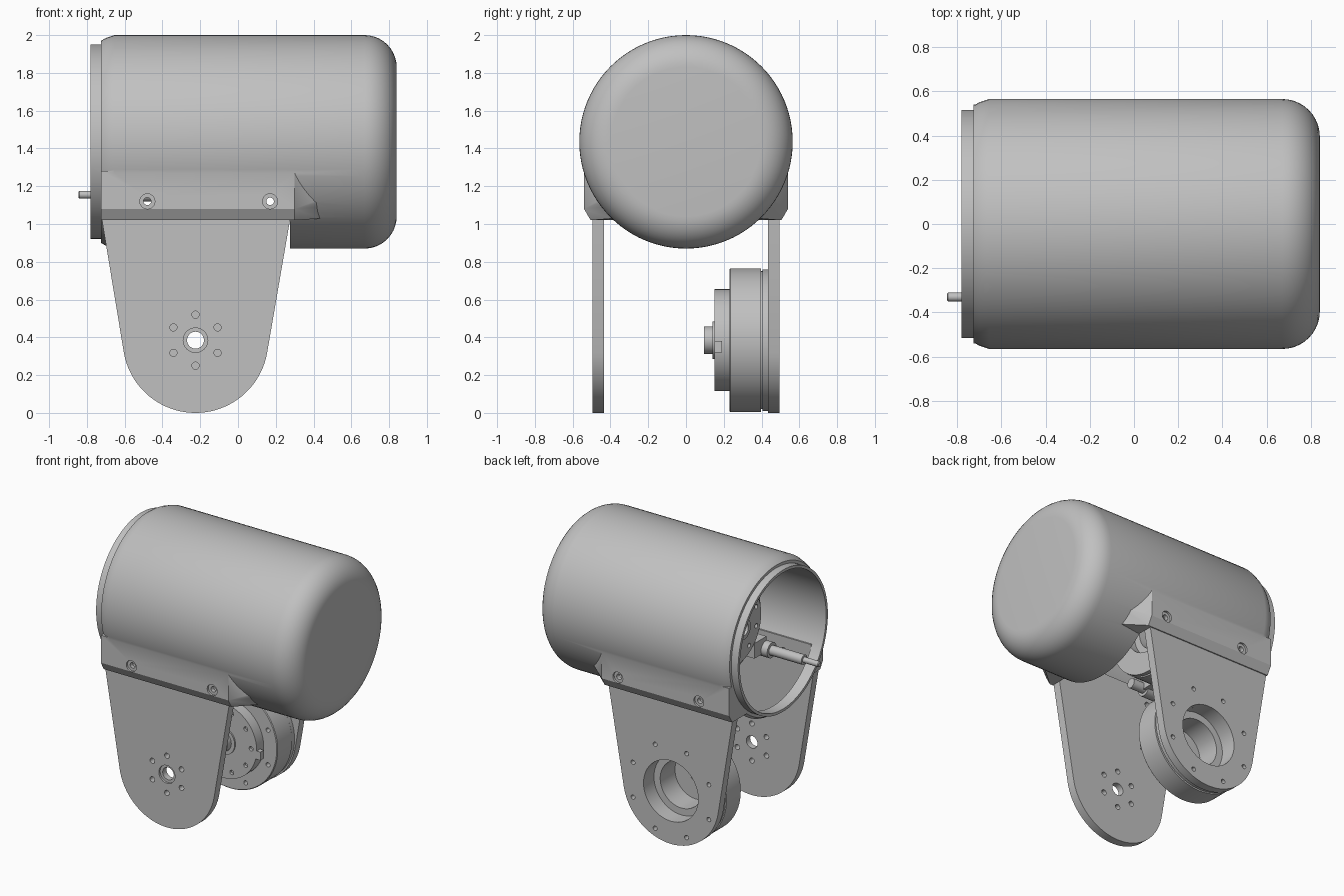
import bpy, bmesh
from math import sin, cos, pi, radians, acos, atan2, hypot
from mathutils import Matrix, Vector

if "Cube" in bpy.data.objects:
    bpy.data.objects.remove(bpy.data.objects["Cube"], do_unlink=True)

grey = bpy.data.materials.new("neutral_grey")
grey.use_nodes = True
colour = (0.53, 0.53, 0.53, 1)
grey.diffuse_color = colour
grey.node_tree.nodes["Principled BSDF"].inputs["Base Color"].default_value = colour

ALONG_X = Matrix.Rotation(pi / 2, 4, 'Y')
AGAINST_X = Matrix.Rotation(-pi / 2, 4, 'Y')
AGAINST_Y = Matrix.Rotation(pi / 2, 4, 'X')
DRUM_Z = 1.435
PIVOT = Vector((-0.225, 0, 0.385))
drum_frame = Matrix.Translation((0, 0, DRUM_Z)) @ ALONG_X


def finish(bm, name):
    bmesh.ops.recalc_face_normals(bm, faces=bm.faces)
    mesh = bpy.data.meshes.new(name)
    bm.to_mesh(mesh)
    bm.free()
    mesh.materials.append(grey)
    ob = bpy.data.objects.new(name, mesh)
    bpy.context.collection.objects.link(ob)
    return ob


def loft(bm, rings, closed=False):
    """Skin a series of point rings, capped unless they form a closed tube."""
    loops = [[bm.verts.new(p) for p in ring] for ring in rings]
    n = len(loops[0])
    pairs = list(zip(loops, loops[1:])) + ([(loops[-1], loops[0])] if closed else [])
    for a, b in pairs:
        for i in range(n):
            j = (i + 1) % n
            bm.faces.new((a[i], a[j], b[j], b[i]))
    if not closed:
        bm.faces.new(loops[0])
        bm.faces.new(loops[-1])


def lathe(bm, profile, frame, closed=False, steps=72):
    """Revolve (radius, distance) points about the frame's z axis."""
    loft(bm, [[frame @ Vector((r * cos(2 * pi * i / steps), r * sin(2 * pi * i / steps), t))
               for i in range(steps)] for r, t in profile], closed)


def turned(name, profile, frame, closed=False, steps=72):
    bm = bmesh.new()
    lathe(bm, profile, frame, closed, steps)
    return finish(bm, name)


def drills(name, holes):
    """holes: (frame, radius, start, end) for each round cutter."""
    bm = bmesh.new()
    for frame, r, a, b in holes:
        lathe(bm, [(r, a), (r, b)], frame, steps=48 if r > 0.1 else 24)
    return finish(bm, name)


def box(name, low, high):
    bm = bmesh.new()
    loft(bm, [[(x, low[1], low[2]), (x, high[1], low[2]), (x, high[1], high[2]),
               (x, low[1], high[2])] for x in (low[0], high[0])])
    return finish(bm, name)


def combine(target, tool, operation):
    mod = target.modifiers.new("cut", 'BOOLEAN')
    mod.object, mod.operation, mod.solver = tool, operation, 'EXACT'
    bpy.context.view_layer.objects.active = target
    bpy.ops.object.modifier_apply(modifier=mod.name)
    bpy.data.objects.remove(tool, do_unlink=True)


def circle(count, radius, offset=0):
    return [(radius * cos(offset + 2 * pi * i / count), radius * sin(offset + 2 * pi * i / count))
            for i in range(count)]


parts = []
screw_xs = (-0.48, 0.17)

# Drum cover: stepped rim, chamfered shoulder, rounded closed end
corner = [(0.395 + 0.17 * cos(radians(a)), 0.67 + 0.17 * sin(radians(a))) for a in range(0, 91, 9)]
cover = turned("drum_cover", [(0.515, -0.78), (0.515, -0.725), (0.535, -0.725), (0.55, -0.7),
                              (0.565, -0.655)] + corner, drum_frame, steps=96)

# Side skirts that fade into the drum at their rear end
for side in (-1, 1):
    full = [(0.54, 1.28), (0.54, 1.08), (0.505, 1.02), (0.3, 1.02), (0.3, 1.28)]
    faded = [(0.5, 1.28), (0.44, 1.12), (0.38, 1.03), (0.3, 1.03), (0.3, 1.28)]
    bm = bmesh.new()
    loft(bm, [[(x, side * y, z) for y, z in sec]
              for x, sec in ((-0.725, full), (0.3, full), (0.45, faded))])
    combine(cover, finish(bm, "skirt"), 'UNION')

# Hollow interior, bottom opening and screw holes
combine(cover, turned("bore", [(0.495, -0.9), (0.495, 0.77)], drum_frame, steps=96), 'DIFFERENCE')
combine(cover, box("opening", (-0.7, -0.497, 0.8), (0.275, 0.497, 1.22)), 'DIFFERENCE')
screw_frames = [Matrix.Translation((x, 0, 1.12)) @ AGAINST_Y for x in screw_xs]
combine(cover, drills("screw_holes", [(f, 0.02, -0.7, 0.7) for f in screw_frames]), 'DIFFERENCE')
for a, b in ((0.525, 0.7), (-0.7, -0.525)):
    combine(cover, drills("screw_seats", [(f, 0.04, a, b) for f in screw_frames]), 'DIFFERENCE')
parts.append(cover)

# Yoke plates: tapered sides tangent to a round foot
R = 0.385
dx, dz = 0.5, 1.02 - PIVOT.z
start = atan2(dz, dx) - acos(R / hypot(dx, dz))
arc = [start + (-pi - 2 * start) * i / 40 for i in range(41)]
outline = [(-0.7, 1.22), (0.275, 1.22), (0.275, 1.02)]
outline += [(PIVOT.x + R * cos(a), PIVOT.z + R * sin(a)) for a in arc] + [(-0.72, 1.02), (-0.7, 1.02)]


def plate(name, y0, y1, holes):
    bm = bmesh.new()
    loft(bm, [[(x, y, z) for x, z in outline] for y in (y0, y1)])
    ob = finish(bm, name)
    frames = [(Matrix.Translation(PIVOT + Vector((x, 0, z))) @ AGAINST_Y, r) for x, z, r in holes]
    frames += [(f, 0.02) for f in screw_frames]
    combine(ob, drills("plate_holes", [(f, r, -0.7, 0.7) for f, r in frames]), 'DIFFERENCE')
    parts.append(ob)
    return ob


front = plate("front_yoke_plate", -0.495, -0.435,
              [(0, 0, 0.045)] + [(x, z, 0.019) for x, z in circle(6, 0.135, pi / 2)])
combine(front, drills("bearing_seat", [(Matrix.Translation(PIVOT) @ AGAINST_Y, 0.065, 0.48, 0.6)]),
        'DIFFERENCE')
plate("back_yoke_plate", 0.435, 0.495,
      [(0, 0, 0.22)] + [(x, z, 0.016) for x, z in circle(8, 0.33, pi / 8)])


# Rotary actuator: stepped hollow body with two bolt circles
def actuator(name, frame):
    profile = [(0.22, 0), (0.375, 0), (0.375, 0.03), (0.365, 0.03), (0.365, 0.037), (0.38, 0.037),
               (0.38, 0.2), (0.375, 0.205), (0.27, 0.205), (0.27, 0.285), (0.1, 0.285),
               (0.1, 0.295), (0.073, 0.295), (0.073, 0.34), (0.045, 0.34), (0.045, 0.23),
               (0.17, 0.23), (0.17, 0.06), (0.22, 0.06)]
    ob = turned(name, profile, frame, closed=True)
    holes = [(frame @ Matrix.Translation((x, y, 0)), 0.016, 0.265, 0.4)
             for x, y in circle(10, 0.225)]
    holes += [(frame @ Matrix.Translation((x, y, 0)), 0.016, 0.17, 0.4)
              for x, y in circle(8, 0.33, pi / 8)]
    combine(ob, drills("bolt_holes", holes), 'DIFFERENCE')
    parts.append(ob)


actuator("tilt_actuator", Matrix.Translation(PIVOT + Vector((0, 0.435, 0))) @ AGAINST_Y)
actuator("roll_actuator", Matrix.Translation((-0.13, 0, DRUM_Z)) @ AGAINST_X)
parts.append(box("actuator_connector", (0.02, 0.15, 0.32), (0.075, 0.19, 0.38)))
parts.append(box("actuator_strut", (-0.32, -0.08, DRUM_Z + 0.36), (-0.15, 0.08, DRUM_Z + 0.49)))

# Offset spindle with its collar and support arm
spindle_frame = Matrix.Translation((0, -0.33, 1.155)) @ ALONG_X
parts.append(turned("spindle", [(0.035, -0.72), (0.035, -0.25)], spindle_frame, steps=32))
parts.append(turned("spindle_tip", [(0.015, -0.845), (0.02, -0.84), (0.02, -0.72)],
                    spindle_frame, steps=24))
parts.append(turned("spindle_collar", [(0.055, -0.46), (0.055, -0.36)], spindle_frame, steps=32))
parts.append(box("spindle_arm", (-0.41, -0.34, 1.13), (-0.335, -0.2, 1.24)))

# Smooth round surfaces, keep machined edges crisp
bpy.ops.object.select_all(action='DESELECT')
for ob in parts:
    ob.select_set(True)
bpy.context.view_layer.objects.active = cover
bpy.ops.object.shade_smooth_by_angle(angle=radians(30))
